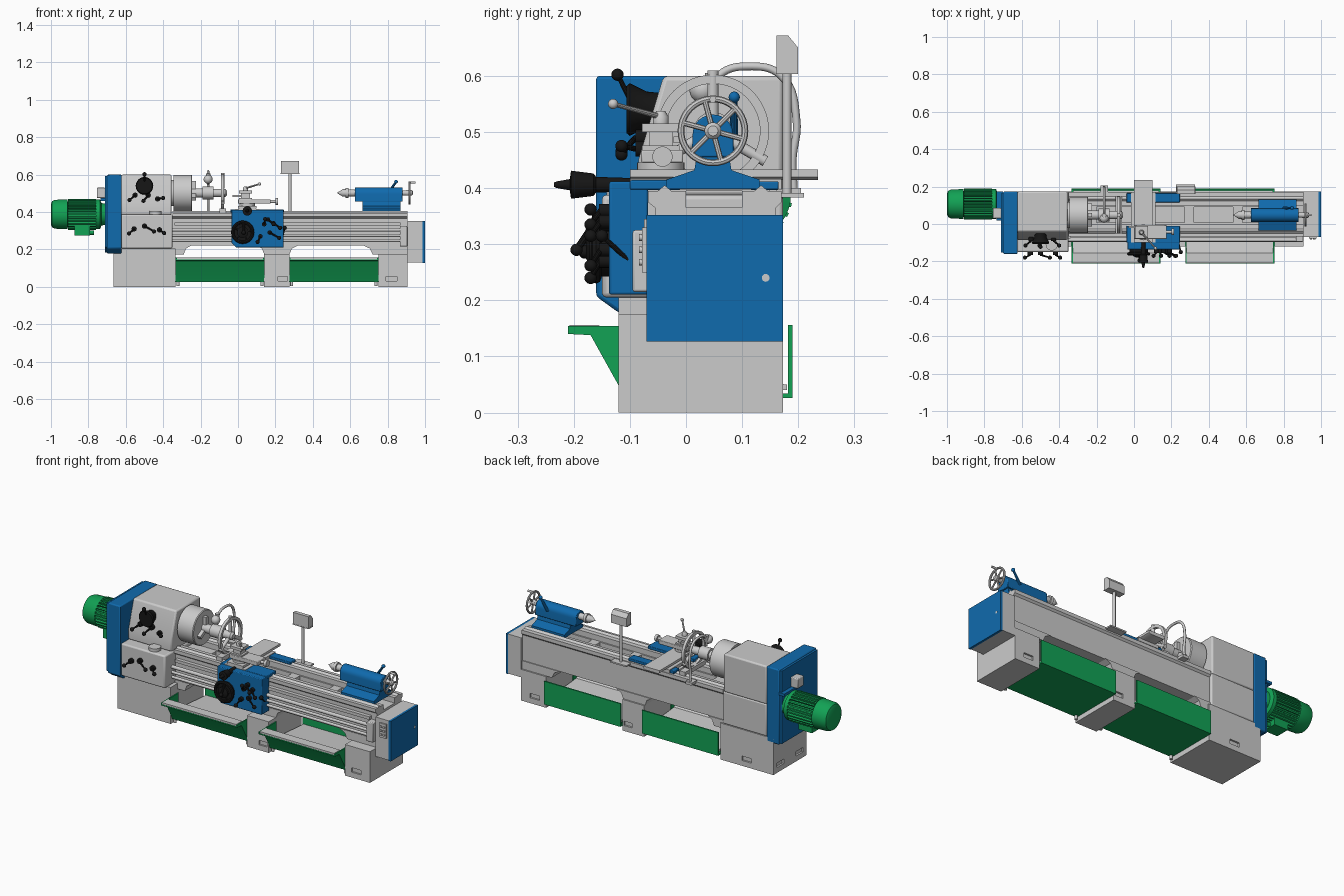
import bpy, bmesh, math
from mathutils import Vector as V

def material(name, rgb):
    m = bpy.data.materials.new(name)
    m.diffuse_color = (*rgb, 1)
    return m
BLUE = material("blue_paint", (0.005, 0.145, 0.42))
GREEN = material("green_paint", (0.006, 0.36, 0.09))
BLACK = material("black_plastic", (0.008, 0.008, 0.008))

# ---- helpers ----
def finish(name, bm, mat=None, bevel=0, smooth=True):
    bmesh.ops.remove_doubles(bm, verts=bm.verts, dist=1e-5)
    bmesh.ops.recalc_face_normals(bm, faces=bm.faces)
    me = bpy.data.meshes.new(name)
    bm.to_mesh(me)
    bm.free()
    if smooth:
        me.shade_smooth()
        me.set_sharp_from_angle(angle=math.radians(32))
    ob = bpy.data.objects.new(name, me)
    bpy.context.collection.objects.link(ob)
    if mat:
        me.materials.append(mat)
    if bevel:
        b = ob.modifiers.new("bevel", 'BEVEL')
        b.width, b.segments, b.limit_method = bevel, 2, 'ANGLE'
    return ob

def add_prism(bm, pts, a, b, axis='x'):
    """Extrude a polygon: (y,z) along x, (x,z) along y or (x,y) along z."""
    at = {'x': lambda p, t: (t, p[0], p[1]), 'y': lambda p, t: (p[0], t, p[1]),
          'z': lambda p, t: (p[0], p[1], t)}[axis]
    r0, r1 = ([bm.verts.new(at(p, t)) for p in pts] for t in (a, b))
    bm.faces.new(r0)
    bm.faces.new(r1[::-1])
    for i in range(len(pts)):
        j = (i + 1) % len(pts)
        bm.faces.new((r0[i], r0[j], r1[j], r1[i]))

def add_box(bm, x0, x1, y0, y1, z0, z1):
    add_prism(bm, [(x0, y0), (x1, y0), (x1, y1), (x0, y1)], z0, z1, 'z')

def add_spin(bm, p, d, prof, n=32, closed=False):
    """Lathe a (distance, radius) profile around the axis p + t*d."""
    p, d = V(p), V(d).normalized()
    u = d.orthogonal().normalized()
    w = d.cross(u)
    ang = [2 * math.pi * k / n for k in range(n)]
    rings = [[bm.verts.new(p + d * t + (u * math.cos(a) + w * math.sin(a)) * r) for a in ang]
             for t, r in prof]
    pairs = list(zip(rings, rings[1:])) + ([(rings[-1], rings[0])] if closed else [])
    for r0, r1 in pairs:
        for i in range(n):
            j = (i + 1) % n
            bm.faces.new((r0[i], r0[j], r1[j], r1[i]))
    if not closed:
        bm.faces.new(rings[0][::-1])
        bm.faces.new(rings[-1])

def add_rod(bm, p, q, r, r2=None, n=16):
    d = V(q) - V(p)
    add_spin(bm, p, d, [(0, r), (d.length, r if r2 is None else r2)], n)

def add_ball(bm, c, r):
    g = bmesh.ops.create_uvsphere(bm, u_segments=16, v_segments=10, radius=r)
    bmesh.ops.translate(bm, verts=g['verts'], vec=V(c))

def make(name, fn, *args, mat=None, bevel=0, **kw):
    bm = bmesh.new()
    fn(bm, *args, **kw)
    return finish(name, bm, mat, bevel)

def box(name, *dims, mat=None, bevel=0):
    return make(name, add_box, *dims, mat=mat, bevel=bevel)

def lever(name, p, q, r=0.004, ball=0.011, mat=BLACK):
    bm = bmesh.new()
    add_rod(bm, p, q, r * 1.3, r, 10)
    add_ball(bm, q, ball)
    return finish(name, bm, mat)

def wheel(name, c, d, R, tube, spokes, mat=None, hub=0.015):
    bm = bmesh.new()
    c, d = V(c), V(d).normalized()
    add_spin(bm, c, d, [(tube * math.cos(a), R - tube + tube * math.sin(a))
                        for a in [k * math.pi / 4 for k in range(8)]], 40, True)
    add_spin(bm, c - d * 0.018, d, [(0, hub), (0.03, hub), (0.036, hub * .6)], 20)
    u = d.orthogonal().normalized()
    w = d.cross(u)
    for k in range(spokes):
        a = 2 * math.pi * k / spokes
        add_rod(bm, c, c + (u * math.cos(a) + w * math.sin(a)) * (R - tube), 0.005, n=8)
    return finish(name, bm, mat)

def cut(ob, cutters):
    bm = bmesh.new()
    for c in cutters:
        add_box(bm, *c)
    tool = finish(ob.name + "_cutter", bm, smooth=False)
    tool.hide_render = True
    tool.hide_set(True)
    tool.display_type = 'WIRE'
    m = ob.modifiers.new("recess", 'BOOLEAN')
    m.operation, m.object, m.solver = 'DIFFERENCE', tool, 'EXACT'

# ---- pedestals with forklift recesses front and back ----
for name, x0, x1, top, w0, w1 in [("left_pedestal", -0.665, -0.335, 0.205, -0.53, -0.47),
                                  ("middle_pedestal", 0.14, 0.275, 0.175, 0.215, 0.265),
                                  ("right_pedestal", 0.75, 0.905, 0.175, 0.79, 0.85)]:
    ped = box(name, x0, x1, -0.12, 0.173, 0, top)
    cuts = [(w0, w1, 0.163, 0.2, 0.03, 0.055)]
    cuts += ([(-0.7, -0.655, y, y + 0.06, 0.03, 0.055) for y in (-0.09, 0.08)]
             if x0 < 0 else [(w0, w1, -0.15, -0.11, 0.03, 0.055)])
    cut(ped, cuts)

# ---- green chip trays with grey liners ----
for side, x0, x1 in [("left", -0.333, 0.141), ("right", 0.275, 0.75)]:
    outer = [(-0.21, 0.14), (-0.17, 0.138), (-0.12, 0.048), (-0.11, 0.026), (0.19, 0.026), (0.19, 0.156)]
    inner = [(0.182, 0.156), (0.182, 0.034), (-0.105, 0.034), (-0.114, 0.05), (-0.165, 0.146), (-0.21, 0.146)]
    bm = bmesh.new()
    add_prism(bm, outer + inner, x0, x1)
    for e in (x0, x1 - 0.006):
        add_prism(bm, [(-0.21, 0.154), (-0.21, 0.14)] + outer[1:4] + [(-0.06, 0.026), (-0.06, 0.154)], e, e + 0.006)
    finish(side + "_chip_tray", bm, GREEN)
    make(side + "_tray_liner", add_prism, [(-0.208, 0.146), (-0.208, 0.156), (-0.155, 0.156), (-0.085, 0.07),
         (0.18, 0.05), (0.18, 0.04), (-0.09, 0.058), (-0.16, 0.146)], x0 + 0.007, x1 - 0.007)
    for x in (x0 + 0.012, x1 - 0.012):
        make(side + "_tray_foot", add_rod, (x, -0.1, 0.005), (x, -0.1, 0.03), 0.008)

# ---- bed: way profile, arched feet ----
bed = make("bed", add_prism, [(-0.055, 0.22), (-0.055, 0.365), (-0.068, 0.375), (-0.068, 0.395), (-0.05, 0.395),
    (-0.038, 0.405), (-0.026, 0.395), (0, 0.395), (0, 0.365), (0.1, 0.365), (0.1, 0.395), (0.122, 0.395),
    (0.134, 0.405), (0.146, 0.395), (0.17, 0.395), (0.17, 0.375), (0.16, 0.365), (0.16, 0.22)], -0.35, 0.905)
cut(bed, [(x, x + 0.21, 0.008, 0.092, 0.3, 0.45) for x in (-0.2, 0.06, 0.32, 0.58)])
bm = bmesh.new()
for a, b, c, d in [(-0.36, -0.36, -0.29, -0.25), (0.1, 0.14, 0.275, 0.32), (0.67, 0.72, 0.905, 0.905)]:
    add_prism(bm, [(a, 0.221), (a + (b - a) * .7, 0.205), (b, 0.174), (c, 0.174), (c + (d - c) * .3, 0.205), (d, 0.221)],
              -0.058, 0.165, 'y')
finish("bed_feet", bm)

# ---- feed rods, rack and end bracket ----
bm = bmesh.new()
for z, r in [(0.305, 0.01), (0.275, 0.008), (0.248, 0.008)]:
    add_rod(bm, (-0.36, -0.085, z), (0.88, -0.085, z), r)
add_box(bm, -0.34, 0.87, -0.075, -0.05, 0.328, 0.345)
finish("feed_rods_and_rack", bm)
box("rod_end_bracket", 0.865, 0.905, -0.095, -0.05, 0.215, 0.325, bevel=0.004)

# ---- electrical box on the right end ----
box("electrical_box", 0.905, 0.987, -0.07, 0.173, 0.13, 0.352)
box("electrical_box_door", 0.987, 1.0, -0.07, 0.173, 0.127, 0.352, mat=BLUE)
make("door_lock", add_rod, (0.998, 0.142, 0.24), (1.001, 0.142, 0.24), 0.007)
bm = bmesh.new()
add_box(bm, 0.935, 0.975, -0.078, -0.068, 0.25, 0.33)
for x in (0.946, 0.964):
    for z in (0.268, 0.29, 0.312):
        add_rod(bm, (x, -0.07, z), (x, -0.084, z), 0.006)
finish("switch_panel", bm)

# ---- headstock, feed gearbox, left cover ----
make("headstock", add_prism, [(-0.085, 0.385), (-0.085, 0.45), (-0.04, 0.6), (0.173, 0.6), (0.173, 0.385)],
     -0.625, -0.355, bevel=0.008)
box("feed_gearbox", -0.625, -0.35, -0.15, 0.173, 0.205, 0.388, bevel=0.008)
make("gearbox_cap", add_rod, (-0.44, -0.11, 0.385), (-0.44, -0.11, 0.405), 0.032, n=32)
cover = [(-0.16, 0.6), (-0.16, 0.207), (-0.12, 0.178), (0.173, 0.178), (0.173, 0.6)]
make("left_cover", add_prism, cover, -0.7, -0.622, mat=BLUE, bevel=0.006)
make("left_cover_plate", add_prism, [(y * .95, 0.39 + (z - 0.39) * .97) for y, z in cover], -0.712, -0.69, mat=BLUE)
box("motor_bracket", -0.735, -0.7, 0.02, 0.175, 0.46, 0.475, mat=BLUE)
box("rear_junction_box", -0.755, -0.71, 0.03, 0.085, 0.475, 0.53, bevel=0.004)

# ---- headstock and gearbox controls ----
make("speed_dial", add_spin, (-0.5, -0.05, 0.54), (0, -1, 0), [(0, 0.03), (0.02, 0.032), (0.05, 0.047), (0.056, 0.042)], mat=BLACK)
lever("speed_lever", (-0.5, -0.09, 0.54), (-0.5, -0.122, 0.602))
for i, (x, z, bx, bz) in enumerate([(-0.55, 0.49, -0.58, 0.445), (-0.48, 0.49, -0.505, 0.44), (-0.43, 0.47, -0.4, 0.455)]):
    make("headstock_lever_hub", add_rod, (x, -0.06, z), (x, -0.09, z), 0.014, mat=BLACK)
    lever("headstock_lever", (x, -0.09, z), (bx, -0.115, bz + 0.02))
for x, z, bx, bz in [(-0.555, 0.31, -0.583, 0.285), (-0.5, 0.325, -0.45, 0.297), (-0.42, 0.305, -0.395, 0.287)]:
    make("feed_lever_hub", add_rod, (x, -0.145, z), (x, -0.167, z), 0.014, mat=BLACK)
    lever("feed_lever", (x, -0.165, z), (bx, -0.18, bz))

# ---- motor with cooling fins ----
MY, MZ = 0.107, 0.388
bm = bmesh.new()
ring = []
for k in range(28):
    for off, r in ((-.3, .07), (-.2, .083), (.2, .083), (.3, .07)):
        a = 2 * math.pi * (k + off) / 28
        ring.append((MY + r * math.cos(a), MZ + r * math.sin(a)))
add_prism(bm, ring, -0.91, -0.76)
add_spin(bm, (-1, MY, MZ), (1, 0, 0), [(0, 0.055), (0.006, 0.07), (0.02, 0.077), (0.088, 0.08), (0.09, 0.068),
         (0.24, 0.068), (0.242, 0.08), (0.262, 0.08), (0.27, 0.06), (0.3, 0.055)], 40)
add_box(bm, -0.875, -0.79, 0.05, 0.13, 0.275, 0.33)
add_rod(bm, (-0.79, 0.09, 0.29), (-0.77, 0.09, 0.29), 0.012)
finish("motor", bm, GREEN)

# ---- chuck, jaws, workpiece ----
CY, CZ = 0.048, 0.502
make("chuck", add_spin, (-0.356, CY, CZ), (1, 0, 0), [(0, 0.07), (0.012, 0.07), (0.012, 0.097), (0.107, 0.097),
     (0.111, 0.093)], n=48)
bm = bmesh.new()
for k in range(3):
    a = math.pi / 2 + k * 2 * math.pi / 3
    u, w = V((0, math.cos(a), math.sin(a))), V((0, -math.sin(a), math.cos(a)))
    pts = [(CY + u.y * r + w.y * s, CZ + u.z * r + w.z * s) for r, s in ((.02, -.01), (.065, -.01), (.065, .01), (.02, .01))]
    add_prism(bm, pts, -0.25, -0.225)
finish("chuck_jaws", bm)
make("workpiece", add_spin, (-0.25, CY, CZ), (1, 0, 0), [(0, 0.024), (0.06, 0.024), (0.06, 0.034), (0.12, 0.034),
     (0.12, 0.022), (0.18, 0.022), (0.19, 0.014)])

# ---- steady rest ----
bm = bmesh.new()
add_spin(bm, (-0.09, CY, CZ), (1, 0, 0), [(0, 0.084), (0.016, 0.084), (0.016, 0.1), (0, 0.1)], 48, True)
for a in (math.pi / 2, math.pi * 7 / 6, math.pi * 11 / 6):
    u = V((0, math.cos(a), math.sin(a)))
    add_rod(bm, V((-0.082, CY, CZ)) + u * 0.024, V((-0.082, CY, CZ)) + u * 0.108, 0.01, n=12)
add_box(bm, -0.1, -0.064, -0.05, 0.15, 0.395, 0.418)
finish("steady_rest", bm)

# ---- coolant hose ----
cu = bpy.data.curves.new("coolant_hose", 'CURVE')
cu.dimensions, cu.bevel_depth, cu.bevel_resolution, cu.resolution_u = '3D', 0.007, 2, 8
sp = cu.splines.new('BEZIER')
path = [(0.192, 0.4), (0.19, 0.45), (0.197, 0.52), (0.17, 0.6), (0.11, 0.617), (0.06, 0.602), (0.046, 0.575)]
sp.bezier_points.add(len(path) - 1)
for b, (y, z) in zip(sp.bezier_points, path):
    b.co = (-0.16, y, z)
    b.handle_left_type = b.handle_right_type = 'AUTO'
bpy.context.collection.objects.link(bpy.data.objects.new("coolant_hose", cu))
bm = bmesh.new()
add_spin(bm, (-0.16, 0.046, 0.605), (0, 0, -1), [(0, 0.012), (0.03, 0.011), (0.035, 0.008), (0.06, 0.005)], 16)
add_ball(bm, (-0.16, 0.03, 0.575), 0.024)
add_box(bm, -0.18, -0.14, 0.16, 0.205, 0.385, 0.4)
finish("coolant_nozzle_and_mount", bm)

# ---- carriage: apron, saddle wings, cross slide ----
make("apron", add_prism, [(-0.035, 0.235), (-0.035, 0.412), (0.243, 0.412), (0.243, 0.21), (-0.01, 0.21)],
     -0.137, -0.068, 'y', mat=BLUE, bevel=0.004)
box("saddle_front_wing", -0.04, 0.245, -0.1, -0.01, 0.397, 0.414, mat=BLUE, bevel=0.003)
box("saddle_rear_wing", -0.04, 0.245, 0.115, 0.165, 0.397, 0.412, mat=BLUE, bevel=0.003)
box("saddle_bridge", -0.015, 0.115, -0.1, 0.17, 0.397, 0.416)
make("cross_slide", add_prism, [(0.01, 0.414), (0, 0.42), (0, 0.433), (0.1, 0.433), (0.1, 0.42), (0.09, 0.414)], -0.1, 0.235, 'y')
make("compound_swivel", add_rod, (0.05, -0.045, 0.43), (0.05, -0.045, 0.446), 0.042, n=32)
box("compound_slide", 0, 0.175, -0.08, -0.005, 0.445, 0.468, bevel=0.003)
make("compound_screw", add_spin, (0.17, -0.042, 0.456), (1, 0, 0), [(0, 0.008), (0.03, 0.008), (0.03, 0.018), (0.045, 0.018)])
bm = bmesh.new()
for z0, z1, e in [(0.468, 0.476, 0), (0.476, 0.5, 0.012), (0.5, 0.515, 0)]:
    add_box(bm, 0.005 + e, 0.075 - e, -0.078 + e, -0.012 - e, z0, z1)
add_spin(bm, (0.04, -0.045, 0.515), (0, 0, 1), [(0, 0.014), (0.012, 0.014), (0.022, 0.008)], 16)
add_box(bm, -0.03, 0.04, -0.01, -0.022, 0.48, 0.492)
finish("tool_post", bm)
lever("tool_post_lever", (0.04, -0.045, 0.527), (0.115, -0.13, 0.55), ball=0.009, mat=None)

# ---- carriage controls ----
wheel("carriage_handwheel", (0.025, -0.16, 0.292), (0, -1, 0), 0.062, 0.009, 5, BLACK, 0.03)
make("carriage_wheel_disc", add_rod, (0.025, -0.135, 0.292), (0.025, -0.162, 0.292), 0.05, n=32, mat=BLACK)
lever("carriage_wheel_handle", (0.03, -0.16, 0.34), (0.03, -0.195, 0.29), 0.006)
make("cross_slide_dial", add_spin, (0.05, -0.1, 0.406), (0, -1, 0), [(0, 0.012), (0.06, 0.014), (0.065, 0.02), (0.105, 0.025),
     (0.107, 0.01), (0.13, 0.006), (0.135, 0.004)], mat=BLACK)
for x, z, bx, bz in [(0.12, 0.27, 0.105, 0.24), (0.14, 0.335, 0.145, 0.362), (0.17, 0.29, 0.22, 0.262), (0.16, 0.36, 0.19, 0.335), (0.19, 0.34, 0.225, 0.315)]:
    make("apron_lever_hub", add_rod, (x, -0.13, z), (x, -0.155, z), 0.012, mat=BLACK)
    lever("apron_lever", (x, -0.152, z), (bx, -0.17, bz))
lever("feed_engage_lever", (0.235, -0.09, 0.26), (0.25, -0.15, 0.315))

# ---- tailstock ----
make("tailstock_base", add_prism, [(-0.035, 0.398), (-0.035, 0.415), (0.015, 0.432), (0.02, 0.462), (0.076, 0.462),
     (0.081, 0.432), (0.131, 0.415), (0.131, 0.398)], 0.665, 0.87, mat=BLUE)
body = [(CY + 0.036 * math.cos(a), 0.497 + 0.034 * math.sin(a)) for a in [k * math.pi / 12 for k in range(13)]]
make("tailstock_body", add_prism, body + [(0.01, 0.455), (0.086, 0.455)], 0.625, 0.88, mat=BLUE, bevel=0.003)
make("tailstock_quill", add_spin, (0.53, CY, CZ), (1, 0, 0), [(0, 0.001), (0.03, 0.02), (0.045, 0.02), (0.045, 0.026),
     (0.06, 0.026), (0.06, 0.018), (0.1, 0.018)])
make("tailstock_screw", add_rod, (0.87, CY, CZ), (0.915, CY, CZ), 0.014)
wheel("tailstock_handwheel", (0.917, CY, CZ), (1, 0, 0), 0.063, 0.006, 6)
make("tailstock_wheel_handle", add_rod, (0.917, CY, CZ + 0.056), (0.95, CY, CZ + 0.056), 0.006)
lever("tailstock_clamp_lever", (0.8, 0.085, 0.495), (0.845, 0.086, 0.562), 0.006, 0.01, BLUE)

# ---- digital readout on its post ----
bm = bmesh.new()
add_rod(bm, (0.278, 0.18, 0.385), (0.278, 0.18, 0.61), 0.008)
add_box(bm, 0.225, 0.325, 0.165, 0.21, 0.383, 0.391)
add_box(bm, 0.228, 0.328, 0.16, 0.2, 0.603, 0.608)
finish("readout_post", bm)
make("readout_box", add_prism, [(0.161, 0.608), (0.161, 0.672), (0.182, 0.672), (0.2, 0.65), (0.2, 0.608)], 0.23, 0.326)
